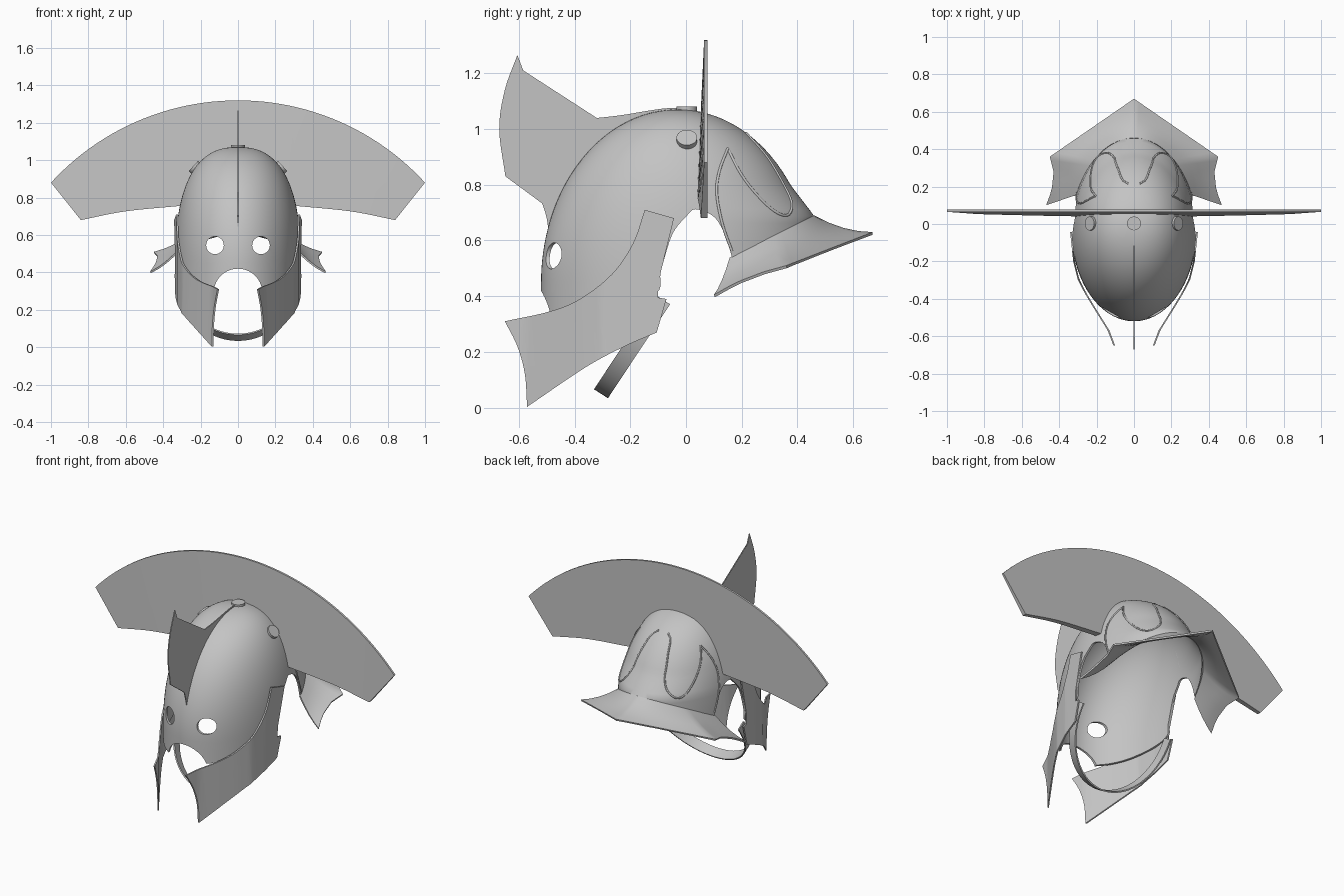
import bpy, bmesh, math
from mathutils import Vector

if "Cube" in bpy.data.objects:
    bpy.data.objects.remove(bpy.data.objects["Cube"])

metal = bpy.data.materials.new("plain_grey")
metal.use_nodes = True
GREY = (0.55, 0.55, 0.55, 1)
metal.diffuse_color = GREY
metal.node_tree.nodes["Principled BSDF"].inputs["Base Color"].default_value = GREY


def activate(ob):
    bpy.ops.object.select_all(action='DESELECT')
    ob.select_set(True)
    bpy.context.view_layer.objects.active = ob


def build(name, verts, faces, thick=0.0, smooth=True):
    bm = bmesh.new()
    vs = [bm.verts.new(v) for v in verts]
    for f in faces:
        bm.faces.new([vs[i] for i in f])
    bmesh.ops.recalc_face_normals(bm, faces=bm.faces)
    mesh = bpy.data.meshes.new(name)
    bm.to_mesh(mesh)
    bm.free()
    ob = bpy.data.objects.new(name, mesh)
    bpy.context.collection.objects.link(ob)
    mesh.materials.append(metal)
    activate(ob)
    if thick:
        mod = ob.modifiers.new("thickness", 'SOLIDIFY')
        mod.thickness = thick
        bpy.ops.object.modifier_apply(modifier=mod.name)
    if smooth:
        bpy.ops.object.shade_smooth_by_angle(angle=math.radians(35))
    return ob


def curve(pts, n=5):
    """Smooth open line through the points."""
    p = [Vector(q) for q in pts]
    p = [2 * p[0] - p[1]] + p + [2 * p[-1] - p[-2]]
    out = []
    for a, b, c, d in zip(p, p[1:], p[2:], p[3:]):
        for k in range(n):
            t = k / n
            out.append(tuple(b + (c - a) * t / 2 + (2 * a - 5 * b + 4 * c - d) * t * t / 2
                             + (3 * b - a - 3 * c + d) * t ** 3 / 2))
    return out + [tuple(p[-2])]


def lerp_table(table, v):
    for (a, p), (b, q) in zip(table, table[1:]):
        if v <= b:
            return p + (q - p) * (v - a) / (b - a)
    return table[-1][1]


def plate(name, outline, place, cuts=()):
    """Closed thin plate; place(a, b, side) bends the flat outline into space."""
    bm = bmesh.new()
    bm.faces.new([bm.verts.new((a, b, 0)) for a, b in outline])
    for c in cuts:
        bmesh.ops.bisect_plane(bm, geom=bm.verts[:] + bm.edges[:] + bm.faces[:],
                               plane_co=(c, 0, 0), plane_no=(1, 0, 0))
    bmesh.ops.triangulate(bm, faces=bm.faces[:])
    bm.verts.index_update()
    n = len(bm.verts)
    flat = [(v.co.x, v.co.y) for v in bm.verts]
    faces = []
    for f in bm.faces:
        ids = [v.index for v in f.verts]
        faces += [ids, [i + n for i in reversed(ids)]]
    for e in bm.edges:
        if e.is_boundary:
            i, j = (v.index for v in e.verts)
            faces.append([i, j, j + n, i + n])
    bm.free()
    return build(name, [place(a, b, s) for s in (0, 1) for a, b in flat], faces)


# Shape of the skull: half width, front reach and back reach at each height
TOP, BELT, MID = 1.07, 0.45, -0.03


def rise(z):
    return min(1, max(0, (z - BELT) / (TOP - BELT)))


def width(z):
    return 0.335 * (1 - rise(z) ** 2.5) ** 0.4


def front(z):
    return 0.49 * math.sqrt(1 - rise(z) ** 2)


def back(z):
    return front(z) if z > 0.8 else min(0.49, 0.404 + (0.8 - z) * 0.77)


def skull_x(y, z):
    reach = back(z) if y > MID else front(z)
    return width(z) * math.sqrt(max(0, 1 - ((y - MID) / max(reach, 0.01)) ** 2))


# Skull shell
N, R = 96, 36
levels = [0.28, 0.34, 0.4] + [BELT + (TOP - BELT) * math.sin(math.pi / 2 * k / R) for k in range(R)]
verts = []
for z in levels:
    for k in range(N):
        t = 2 * math.pi * k / N
        c = math.cos(t)
        verts.append((width(z) * math.sin(t), MID + c * (back(z) if c > 0 else front(z)), z))
verts.append((0, MID, TOP))
faces = [(r * N + k, r * N + (k + 1) % N, (r + 1) * N + (k + 1) % N, (r + 1) * N + k)
         for r in range(len(levels) - 1) for k in range(N)]
last = (len(levels) - 1) * N
faces += [(last + k, last + (k + 1) % N, len(verts) - 1) for k in range(N)]
skull = build("helmet_shell", verts, faces, 0.012, False)

# Openings: lower edge with ear arches, mouth arch, eye holes
edge = curve([(-0.5, 0.32), (-0.3, 0.36), (-0.11, 0.41), (-0.09, 0.49), (-0.05, 0.62),
              (0, 0.685), (0.035, 0.712), (0.1, 0.685), (0.14, 0.62), (0.165, 0.54)])
edge = [(-0.8, -0.2), (-0.8, 0.32)] + edge + [(0.46, 0.69), (0.8, 0.8), (0.8, -0.2)]
cutters = [plate("lower_edge_cutter", edge, lambda a, b, s: (2 * s - 1, a, b))]


def arch(cx, cz, r, end):
    ring = [(cx + r * math.cos(math.pi * k / 20), cz + r * math.sin(math.pi * k / 20)) for k in range(end)]
    return ring


def forward(a, b, s):
    return (a, -0.8 + 0.6 * s, b)


cutters.append(plate("mouth_cutter", arch(0, 0.29, 0.13, 21) + [(-0.13, 0), (0.13, 0)], forward))
for s in (-1, 1):
    cutters.append(plate("eye_cutter", arch(0.123 * s, 0.545, 0.047, 40), forward))
for cutter in cutters:
    cutter.hide_render = True
    activate(skull)
    mod = skull.modifiers.new("cut", 'BOOLEAN')
    mod.operation, mod.solver, mod.object = 'DIFFERENCE', 'EXACT', cutter
    bpy.ops.object.modifier_apply(modifier=mod.name)
    bpy.data.objects.remove(cutter)
activate(skull)
bpy.ops.object.shade_smooth_by_angle(angle=math.radians(35))

# Wide crest across the crown, thicker near the skull
RAD, CZ = 1.356, -0.036
half = [(math.sin(t), math.cos(t)) for t in (0.829 * k / 24 for k in range(25))]
half = [(RAD * a, CZ + RAD * b) for a, b in half]
half += curve([(0.84, 0.68), (0.6, 0.727), (skull_x(0.06, 0.755) - 0.01, 0.757)])
half += [(skull_x(0.06, z) - 0.01, z) for z in (0.82, 0.88, 0.93, 0.97, 1.0, 1.025, 1.04)] + [(0, 1.045)]
outline = half + [(-a, b) for a, b in half[-2:0:-1]]


def crest_place(a, b, s):
    d = min(1, max(0, (math.hypot(a, b - CZ) - 0.85) / 0.5))
    return (a, 0.077 - s * (0.036 - 0.024 * d), b)


plate("transverse_crest", outline, crest_place, [k / 10 for k in range(-9, 10)])

# Upright fin along the front
fin = curve([(0.06, 1.06), (-0.05, 1.076), (-0.25, 1.047), (-0.36, 1.04), (-0.47, 1.063),
             (-0.55, 1.135), (-0.605, 1.265)])
fin += curve([(-0.605, 1.265), (-0.65, 1.14), (-0.67, 1.0), (-0.648, 0.83)])[1:]
fin += curve([(-0.648, 0.83), (-0.6, 0.823), (-0.54, 0.78), (-0.505, 0.7), (-0.492, 0.63)])[1:]
fin += [(MID - front(z) + 0.008, z) for z in (0.66, 0.72, 0.78, 0.84, 0.89, 0.94, 0.98, 1.01, 1.04)]
fin += [(-0.05, 1.055)]
plate("front_fin", fin, lambda a, b, s: (0.006 * s - 0.003, a, b))

# Cheek guards
bend = [(-0.65, 0.11), (-0.57, 0.14), (-0.45, 0.215), (-0.37, 0.263), (-0.3, 0.3),
        (-0.2, 0.325), (-0.04, 0.342)]
cheek = curve([(-0.65, 0.31), (-0.49, 0.345), (-0.38, 0.39), (-0.265, 0.48), (-0.19, 0.59), (-0.148, 0.71)])
cheek += [(-0.043, 0.68), (-0.1, 0.45), (-0.1, 0.395), (-0.07, 0.39)]
cheek += curve([(-0.105, 0.27), (-0.22, 0.22), (-0.36, 0.145), (-0.57, 0.003)])
cheek += curve([(-0.57, 0.003), (-0.578, 0.12), (-0.605, 0.22), (-0.65, 0.31)])[1:-1]

# Rear brim, from the skull to a pointed rim
rim = [(0, Vector((0, 0.67, 0.63))), (0.35, Vector((0.2, 0.532, 0.577))),
       (0.75, Vector((0.45, 0.36, 0.51))), (0.95, Vector((0.43, 0.28, 0.488))),
       (1.07, Vector((0.44, 0.18, 0.45))), (1.18, Vector((0.47, 0.1, 0.405)))]
angles = [k * 0.05 for k in range(23)] + [1.14, 1.18]
angles = [-a for a in angles[:0:-1]] + angles
verts, ROWS = [], 5
for t in angles:
    s = -1 if t < 0 else 1
    y = MID + 0.49 * math.cos(t)
    inner = Vector((0.33 * math.sin(abs(t)), y, 0.54 + (y - 0.16) * 0.5))
    outer = lerp_table(rim, abs(t))
    for r in range(ROWS):
        u = r / (ROWS - 1)
        p = inner.lerp(outer, u)
        verts.append((s * p.x, p.y, p.z - 0.06 * u * (1 - u)))
faces = [(i * ROWS + r, i * ROWS + r + 1, (i + 1) * ROWS + r + 1, (i + 1) * ROWS + r)
         for i in range(len(angles) - 1) for r in range(ROWS - 1)]
build("rear_brim", verts, faces, 0.01)

# Chin strap
verts = []
for k in range(41):
    t = math.radians(-95 + 190 * k / 40)
    for e in (-1, 1):
        verts.append((0.315 * math.sin(t), -0.1 - 0.205 * math.cos(t) + 0.025 * e,
                      0.36 - 0.31 * math.cos(t) - 0.016 * e))
build("chin_strap", verts, [(2 * k, 2 * k + 1, 2 * k + 3, 2 * k + 2) for k in range(40)], 0.008)


def bead(name, line, s):
    cu = bpy.data.curves.new(name, 'CURVE')
    cu.dimensions, cu.bevel_depth, cu.bevel_resolution = '3D', 0.005, 1
    sp = cu.splines.new('POLY')
    sp.points.add(len(line) - 1)
    for p, (y, z) in zip(sp.points, line):
        p.co = (s * skull_x(y, z), y, z, 1)
    cu.materials.append(metal)
    bpy.context.collection.objects.link(bpy.data.objects.new(name, cu))


def tab(name, x, z, tilt):
    bpy.ops.mesh.primitive_cylinder_add(vertices=32, radius=0.037, depth=0.022,
                                        location=(x, 0.003, z), rotation=(0, tilt, 0))
    ob = bpy.context.object
    ob.name = name
    ob.data.materials.append(metal)
    bpy.ops.object.shade_smooth_by_angle(angle=math.radians(35))


# Paired parts: cheek guards, raised rear outlines, crest tabs
wing = curve([(0.215, 0.985), (0.29, 0.9), (0.35, 0.8), (0.38, 0.73), (0.362, 0.69),
              (0.31, 0.71), (0.24, 0.78), (0.19, 0.85), (0.15, 0.93)])
seam = curve([(0.15, 0.93), (0.12, 0.85), (0.11, 0.77), (0.13, 0.66), (0.165, 0.56)])
for s, side in ((1, "left"), (-1, "right")):
    plate(side + "_cheek_guard", cheek,
          lambda a, b, k: (s * (lerp_table(bend, a) - 0.009 * k), a, b),
          [-0.62 + 0.03 * k for k in range(20)])
    bead(side + "_rear_panel_edge", wing, s)
    bead(side + "_rear_seam", seam, s)
    tab(side + "_crest_tab", 0.23 * s, 0.962, s * math.radians(48))
tab("centre_crest_tab", 0, 1.07, 0)
